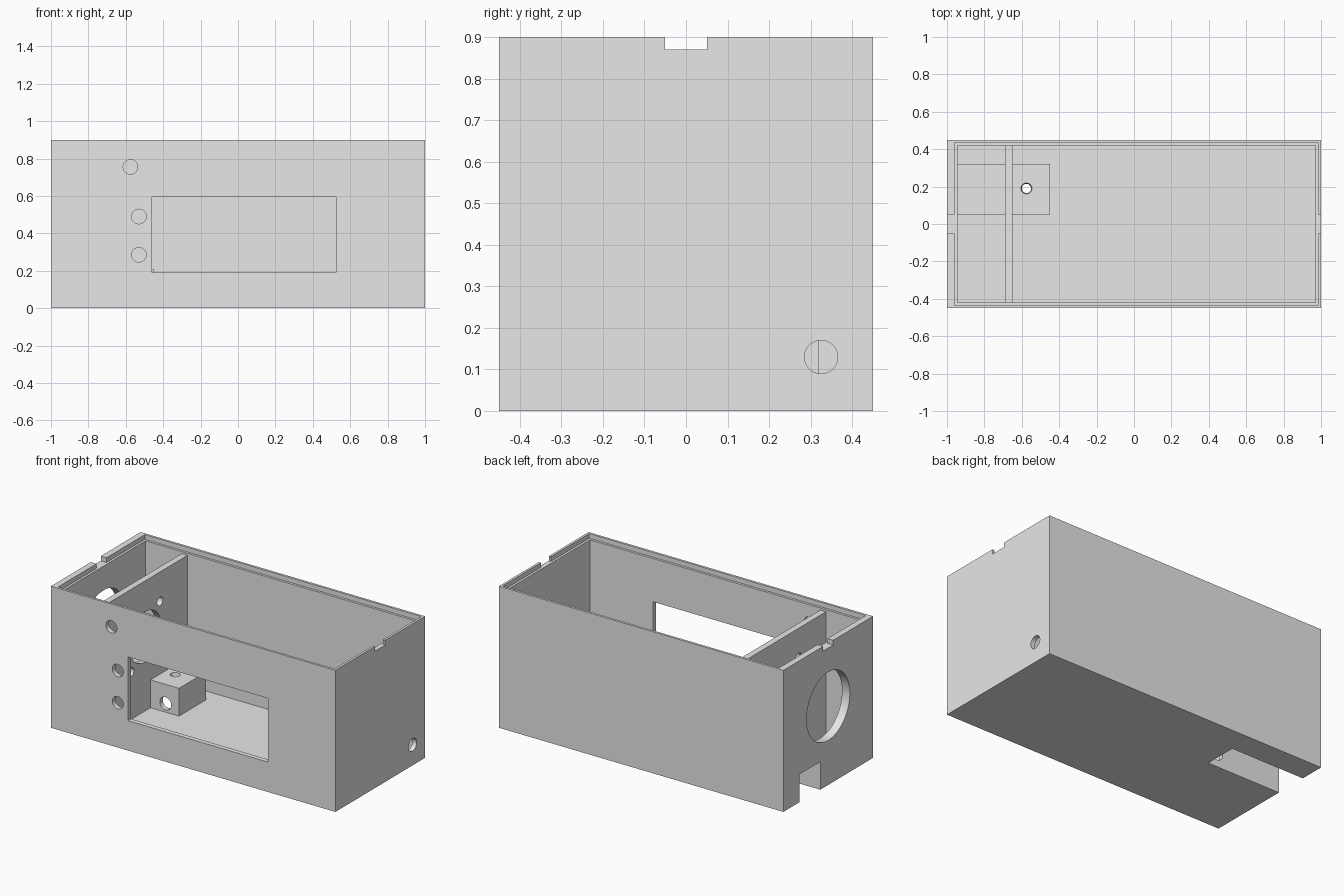
import bpy
import bmesh
from math import radians
from mathutils import Matrix, Vector

cube = bpy.data.objects.get("Cube")
if cube:
    bpy.data.objects.remove(cube, do_unlink=True)

grey = bpy.data.materials.new("plain grey")
grey.use_nodes = True
grey.diffuse_color = (0.8, 0.8, 0.8, 1)
grey.node_tree.nodes["Principled BSDF"].inputs["Base Color"].default_value = (0.8, 0.8, 0.8, 1)


def make_object(name, bm):
    mesh = bpy.data.meshes.new(name)
    bm.to_mesh(mesh)
    bm.free()
    mesh.materials.append(grey)
    obj = bpy.data.objects.new(name, mesh)
    bpy.context.collection.objects.link(obj)
    return obj


def box(name, low, high):
    low, high = Vector(low), Vector(high)
    bm = bmesh.new()
    place = Matrix.Translation((low + high) / 2) @ Matrix.Diagonal((*(high - low), 1))
    bmesh.ops.create_cube(bm, size=1, matrix=place)
    return make_object(name, bm)


def rod(name, centre, axis, radius, depth, end_radius=None, sides=48):
    bm = bmesh.new()
    turn = Vector(axis).to_track_quat("Z", "Y").to_matrix().to_4x4()
    bmesh.ops.create_cone(bm, cap_ends=True, segments=sides, radius1=radius,
                          radius2=end_radius or radius, depth=depth,
                          matrix=Matrix.Translation(centre) @ turn)
    return make_object(name, bm)


helpers = []


def combine(target, tool, operation):
    tool.hide_render = True
    mod = target.modifiers.new(tool.name, "BOOLEAN")
    mod.operation, mod.solver, mod.object = operation, "EXACT", tool
    helpers.append(tool)


X, Y, Z = (1, 0, 0), (0, 1, 0), (0, 0, 1)
case = box("open_case", (-1, -0.45, 0), (1, 0.45, 0.9))

# Hollow interior, lid ledge and the finger slot in both end rims
for tool in (box("cavity", (-0.945, -0.42, 0.03), (0.97, 0.42, 1)),
             box("lid_ledge", (-0.96, -0.435, 0.87), (0.985, 0.435, 1)),
             box("rim_slots", (-1.1, -0.05, 0.87), (1.1, 0.05, 1))):
    combine(case, tool, "DIFFERENCE")

# Inner divider and the housing block on the floor
combine(case, box("divider", (-0.69, -0.43, 0.01), (-0.65, 0.43, 0.857)), "UNION")
combine(case, box("housing_block", (-0.97, 0.05, 0.015), (-0.45, 0.32, 0.207)), "UNION")

# Channel under the block, open at the bottom and at the end wall
cuts = [box("channel", (-1.1, 0.08, -0.1), (-0.48, 0.29, 0.177)),
        box("window", (-0.46, -0.5, 0.19), (0.525, -0.4, 0.595))]

# Round holes in the front wall
for x, z in ((-0.575, 0.755), (-0.53, 0.49), (-0.53, 0.285)):
    cuts.append(rod("front_hole", (x, -0.435, z), Y, 0.039, 0.1))

# Large end opening, divider opening with four screw holes, small end hole
cuts.append(rod("end_opening", (-0.97, 0, 0.5), X, 0.217, 0.12, sides=72))
cuts.append(rod("divider_opening", (-0.67, 0, 0.5), X, 0.16, 0.1, sides=72))
for y in (-0.145, 0.145):
    for z in (0.33, 0.67):
        cuts.append(rod("screw_hole", (-0.67, y, z), X, 0.028, 0.1, sides=32))
cuts.append(rod("small_end_hole", (0.985, 0.325, 0.13), X, 0.04, 0.1))

# Holes in the top and front of the housing block
cuts.append(rod("block_top_hole", (-0.575, 0.19, 0.192), Z, 0.023, 0.05, 0.031))
cuts.append(rod("block_front_hole", (-0.545, 0.065, 0.085), Y, 0.04, 0.06))
for tool in cuts:
    combine(case, tool, "DIFFERENCE")

# Bake the booleans and drop the helper solids
graph = bpy.context.evaluated_depsgraph_get()
result = bpy.data.meshes.new_from_object(case.evaluated_get(graph))
case.modifiers.clear()
case.data = result
for tool in helpers:
    bpy.data.objects.remove(tool, do_unlink=True)

bpy.ops.object.select_all(action="DESELECT")
case.select_set(True)
bpy.context.view_layer.objects.active = case
bpy.ops.object.shade_smooth_by_angle(angle=radians(30))
